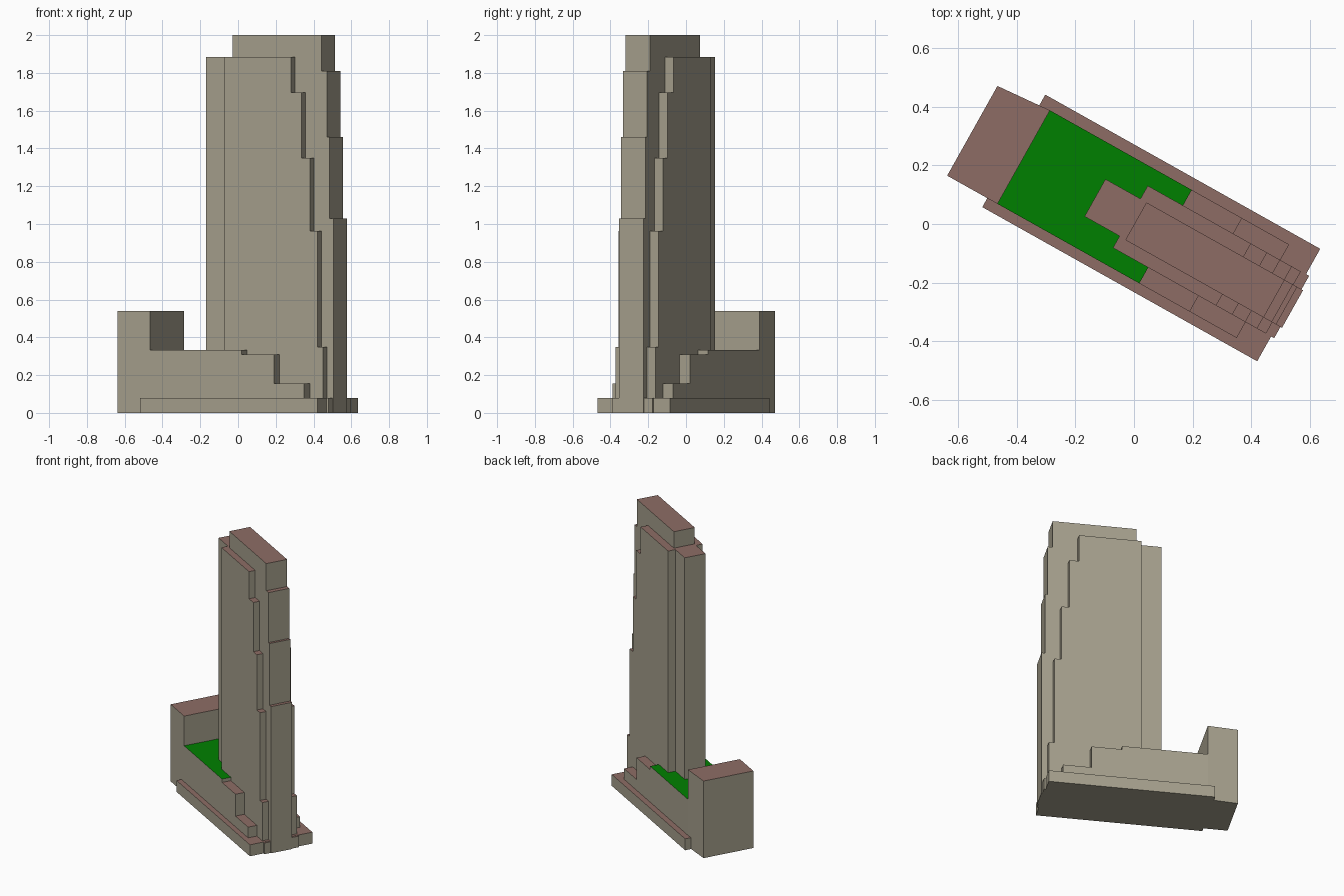
import bpy, bmesh, math

if "Cube" in bpy.data.objects:
    bpy.data.objects.remove(bpy.data.objects["Cube"], do_unlink=True)


def material(name, rgb):
    m = bpy.data.materials.new(name)
    m.use_nodes = True
    m.diffuse_color = (*rgb, 1)
    m.node_tree.nodes["Principled BSDF"].inputs["Base Color"].default_value = (*rgb, 1)
    return m


WALL = material("stone wall", (0.38, 0.35, 0.265))
ROOF = material("red brown roof", (0.27, 0.152, 0.13))
LAWN = material("green roof lawn", (0.0, 0.216, 0.0))
TURN = math.radians(-29.28)  # the whole site is turned in plan


def extrude(name, points, offset, lawn_height=None):
    """Extrude a closed outline; roofs and lawns are coloured by direction and height."""
    bm = bmesh.new()
    face = bm.faces.new([bm.verts.new(p) for p in points])
    moved = bmesh.ops.extrude_face_region(bm, geom=[face], use_keep_orig=True)["geom"]
    bmesh.ops.translate(bm, vec=offset, verts=[v for v in moved if isinstance(v, bmesh.types.BMVert)])
    bmesh.ops.recalc_face_normals(bm, faces=bm.faces)
    for f in bm.faces:
        if f.normal.z > 0.5:
            top = f.calc_center_median().z
            f.material_index = 2 if lawn_height and abs(top - lawn_height) < 0.005 else 1
    mesh = bpy.data.meshes.new(name)
    bm.to_mesh(mesh)
    bm.free()
    for m in (WALL, ROOF, LAWN):
        mesh.materials.append(m)
    obj = bpy.data.objects.new(name, mesh)
    obj.rotation_euler.z = TURN
    bpy.context.collection.objects.link(obj)
    return obj


def stepped(name, start, steps, v0, v1, **kw):
    """Stepped side profile: steps are (end, height) from the highest down."""
    outline = [(start, v0, 0)]
    last = start
    for end, height in steps:
        outline += [(last, v0, height), (end, v0, height)]
        last = end
    outline.append((last, v0, 0))
    return extrude(name, outline, (0, v1 - v0, 0), **kw)


# Low plinth and the small entrance threshold at its end
stepped("plinth", -0.48, [(0.596, 0.08)], -0.203, 0.237)
stepped("entrance_threshold", 0.5, [(0.608, 0.078)], -0.106, 0.138)

# Terraced podium with a planted top
stepped("podium", -0.44, [(0.115, 0.332), (0.312, 0.308), (0.496, 0.155)],
        -0.168, 0.198, lawn_height=0.332)

# Rear annexe, slightly out of square
extrude("rear_annexe",
        [(-0.637, -0.168, 0), (-0.44, -0.168, 0), (-0.44, 0.198, 0), (-0.637, 0.183, 0)],
        (0, 0, 0.54))

# Tower: tall core, stepped side wings and rear bay
stepped("tower_core", 0.001, [(0.542, 2.0), (0.574, 1.81), (0.591, 1.46), (0.614, 1.028)],
        -0.062, 0.085)
stepped("tower_wings", -0.023,
        [(0.381, 1.885), (0.444, 1.695), (0.495, 1.35), (0.541, 0.963), (0.576, 0.348)],
        -0.106, 0.137)
stepped("tower_rear_bay", -0.16, [(-0.023, 1.885)], -0.06, 0.086)
